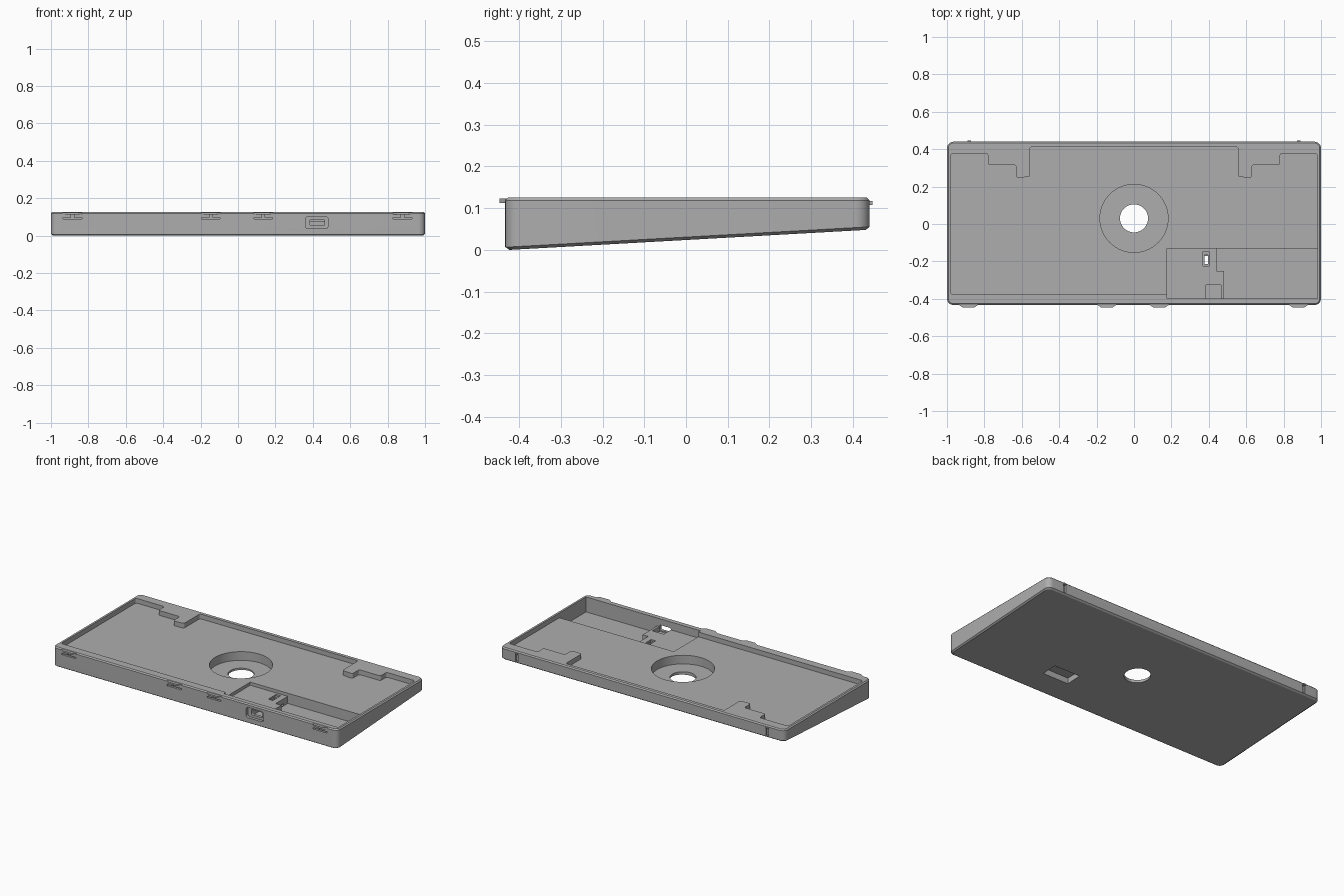
import bpy, bmesh, math

if "Cube" in bpy.data.objects:
    bpy.data.objects.remove(bpy.data.objects["Cube"])

GREY = (0.42, 0.42, 0.42, 1)
mat = bpy.data.materials.new("plain grey")
mat.use_nodes = True
mat.diffuse_color = GREY
mat.node_tree.nodes["Principled BSDF"].inputs["Base Color"].default_value = GREY

FRONT, BACK, TOP = -0.433, 0.44, 0.125


def finish(name, bm):
    bmesh.ops.recalc_face_normals(bm, faces=bm.faces)
    mesh = bpy.data.meshes.new(name)
    bm.to_mesh(mesh)
    bm.free()
    mesh.materials.append(mat)
    obj = bpy.data.objects.new(name, mesh)
    bpy.context.collection.objects.link(obj)
    return obj


def prism(name, outline, z0, z1, radius=0):
    """Upright prism from an outline, with optional rounded corners."""
    bm = bmesh.new()
    face = bm.faces.new([bm.verts.new((x, y, z0)) for x, y in outline])
    out = bmesh.ops.extrude_face_region(bm, geom=[face])
    for v in out["geom"]:
        if isinstance(v, bmesh.types.BMVert):
            v.co.z = z1
    if radius:
        upright = [e for e in bm.edges if abs(e.verts[0].co.z - e.verts[1].co.z) > 1e-4]
        bmesh.ops.bevel(bm, geom=upright, offset=radius, segments=4,
                        profile=0.5, affect='EDGES')
    return finish(name, bm)


def box(name, x0, x1, y0, y1, z0, z1):
    return prism(name, [(x0, y0), (x1, y0), (x1, y1), (x0, y1)], z0, z1)


def rounded_slot(name, x0, x1, z0, z1, y0, y1, radius):
    """Rounded opening that runs along y."""
    obj = prism(name, [(x0, z0), (x1, z0), (x1, z1), (x0, z1)], -y1, -y0, radius)
    for v in obj.data.vertices:
        x, y, z = v.co
        v.co = (x, -z, y)
    return obj


def disc(name, radius, y, z0, z1):
    ring = [(radius * math.cos(a), y + radius * math.sin(a))
            for a in (math.tau * i / 64 for i in range(64))]
    return prism(name, ring, z0, z1)


def cut(target, cutter):
    mod = target.modifiers.new("cut", 'BOOLEAN')
    mod.operation = 'DIFFERENCE'
    mod.solver = 'EXACT'
    mod.object = cutter
    bpy.context.view_layer.objects.active = target
    bpy.ops.object.modifier_apply(modifier=mod.name)
    bpy.data.objects.remove(cutter)


def under(y):
    """Height of the sloping underside."""
    return max(0, (y + 0.423) * 0.056)


# Wedge-shaped shell: stacked rounded rectangles with chamfered rims
def ring(bm, inset, height):
    r, verts = 0.035 - inset, []
    hx, y0, y1 = 1 - inset, FRONT + inset, BACK - inset
    corners = [(hx - r, y1 - r), (r - hx, y1 - r), (r - hx, y0 + r), (hx - r, y0 + r)]
    for q, (cx, cy) in enumerate(corners):
        for i in range(9):
            a = (q + i / 8) * math.pi / 2
            x, y = cx + r * math.cos(a), cy + r * math.sin(a)
            verts.append(bm.verts.new((x, y, height(y))))
    return verts


bm = bmesh.new()
rings = [ring(bm, 0.01, under),
         ring(bm, 0, lambda y: under(y) + 0.007),
         ring(bm, 0, lambda y: TOP - 0.007),
         ring(bm, 0.007, lambda y: TOP)]
bm.faces.new(rings[0])
bm.faces.new(rings[-1])
for low, high in zip(rings, rings[1:]):
    for i in range(len(low)):
        j = (i + 1) % len(low)
        bm.faces.new((low[i], low[j], high[j], high[i]))
shell = finish("case_shell", bm)

# Shallow tray with mirrored stepped corners at the back
FLOOR = 0.095
steps = [(0.98, -0.376), (0.98, 0.376), (0.78, 0.376), (0.78, 0.315), (0.63, 0.315),
         (0.63, 0.247), (0.556, 0.252), (0.556, 0.412)]
outline = steps + [(-x, y) for x, y in reversed(steps)]
cut(shell, prism("tray_cutter", outline, FLOOR, 0.2, 0.012))

# Electronics bay: a raised shelf and a deep pocket beside it
cut(shell, box("shelf_cutter", 0.177, 0.5, -0.397, -0.13, 0.075, 0.2))
deep = [(0.44, -0.13), (0.98, -0.13), (0.98, -0.397), (0.48, -0.397),
        (0.48, -0.25), (0.44, -0.25)]
cut(shell, prism("bay_cutter", deep, 0.03, 0.2))
cut(shell, box("socket_cutter", 0.385, 0.465, -0.397, -0.326, 0.045, 0.2))

# Round well with a through hole
cut(shell, disc("well_cutter", 0.182, 0.03, 0.04, 0.2))
cut(shell, disc("hole_cutter", 0.075, 0.03, -0.1, 0.2))

# Window in the underside and the narrow slot above it
cut(shell, box("window_cutter", 0.26, 0.44, -0.27, -0.17, -0.1, 0.045))
cut(shell, box("slot_rim_cutter", 0.37, 0.402, -0.225, -0.147, 0.065, 0.2))
cut(shell, box("slot_cutter", 0.377, 0.396, -0.213, -0.165, 0.03, 0.2))

# Cable port in the front wall
cut(shell, rounded_slot("port_recess_cutter", 0.36, 0.482, 0.037, 0.102, -0.5, -0.415, 0.015))
cut(shell, rounded_slot("port_cutter", 0.385, 0.462, 0.053, 0.086, -0.5, -0.38, 0.006))

# Front latches: wedge tab with a T-shaped relief groove below
for n, x in enumerate((-0.885, -0.145, 0.135, 0.88), 1):
    cut(shell, box("groove_cutter", x - 0.05, x + 0.05, -0.5, -0.42, 0.088, 0.096))
    cut(shell, box("stem_cutter", x - 0.008, x + 0.008, -0.5, -0.422, 0.09, 0.112))
    tab = [(x - 0.052, -0.407), (x - 0.052, -0.432), (x - 0.03, -0.447),
           (x + 0.03, -0.447), (x + 0.052, -0.432), (x + 0.052, -0.407)]
    prism(f"front_latch_{n}", tab, 0.112, 0.1225)

# Back alignment grooves with small nubs
for side, x in (("left", 0.88), ("right", -0.88)):
    cut(shell, box("back_groove_cutter", x - 0.009, x + 0.009, 0.43, 0.5, 0.06, 0.108))
    box(f"back_nub_{side}", x - 0.009, x + 0.009, 0.425, 0.447, 0.108, 0.117)

# Smooth curved walls, keeping crisp edges
bpy.ops.object.select_all(action='DESELECT')
shell.select_set(True)
bpy.context.view_layer.objects.active = shell
bpy.ops.object.shade_smooth_by_angle(angle=math.radians(25))
